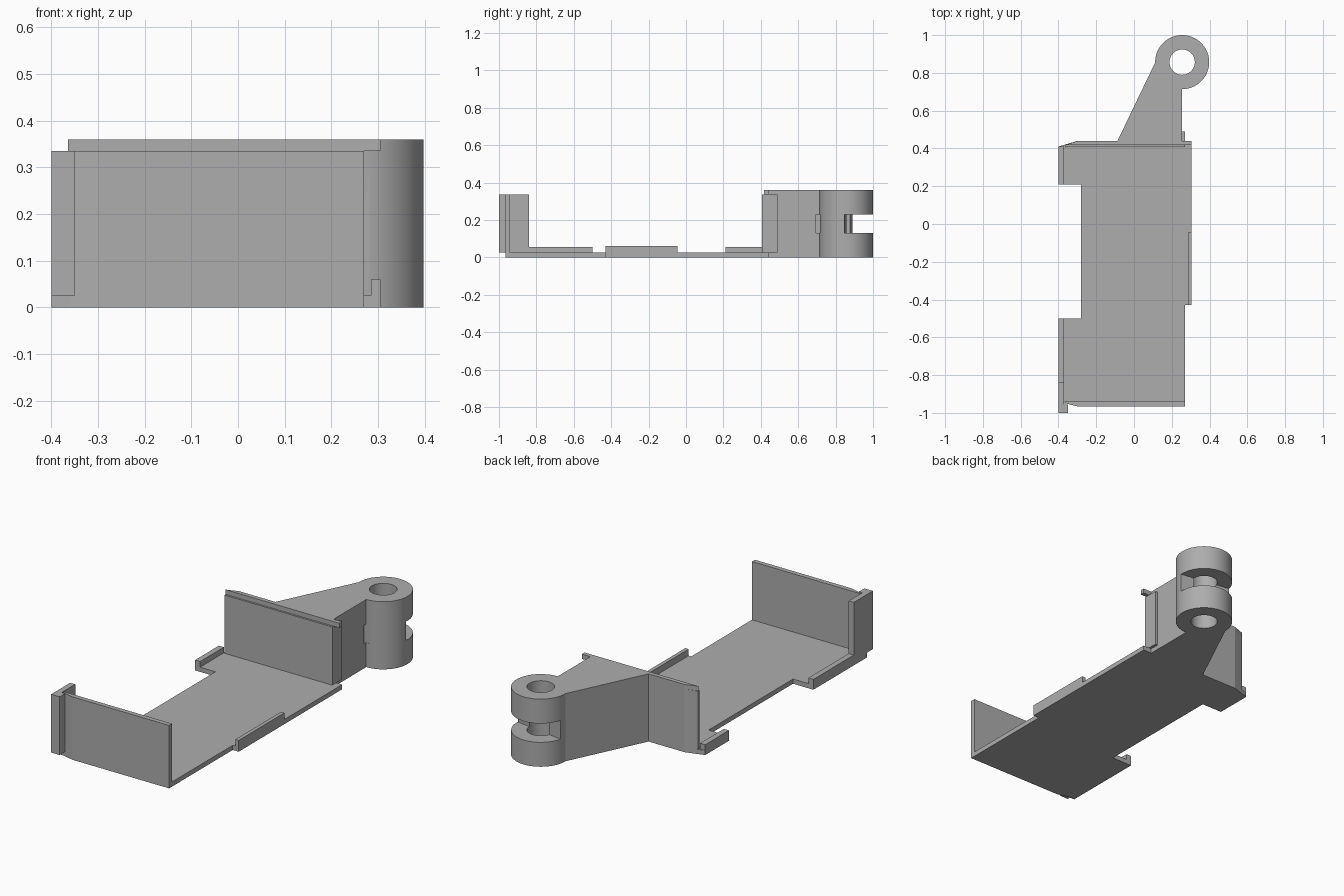
import bpy
import bmesh
import math

cube = bpy.data.objects.get("Cube")
if cube:
    bpy.data.objects.remove(cube, do_unlink=True)

grey = bpy.data.materials.new("plain_grey")
grey.use_nodes = True
grey.diffuse_color = (0.42, 0.42, 0.42, 1)
grey.node_tree.nodes["Principled BSDF"].inputs["Base Color"].default_value = grey.diffuse_color


def prism(name, outline, z0, z1):
    """Extrude a flat outline (x, y) from z0 up to z1."""
    bm = bmesh.new()
    face = bm.faces.new([bm.verts.new((x, y, z0)) for x, y in outline])
    top = bmesh.ops.extrude_face_region(bm, geom=[face])["geom"]
    for v in top:
        if isinstance(v, bmesh.types.BMVert):
            v.co.z = z1
    bmesh.ops.recalc_face_normals(bm, faces=bm.faces)
    mesh = bpy.data.meshes.new(name)
    bm.to_mesh(mesh)
    bm.free()
    mesh.materials.append(grey)
    obj = bpy.data.objects.new(name, mesh)
    bpy.context.collection.objects.link(obj)
    return obj


def box(name, x0, x1, y0, y1, z0, z1):
    return prism(name, [(x0, y0), (x1, y0), (x1, y1), (x0, y1)], z0, z1)


def circle(cx, cy, r, n=64):
    return [(cx + r * math.cos(math.tau * i / n), cy + r * math.sin(math.tau * i / n))
            for i in range(n)]


def combine(obj, tool, operation):
    """Apply a boolean and discard the tool object."""
    mod = obj.modifiers.new("combine", "BOOLEAN")
    mod.operation = operation
    mod.solver = "EXACT"
    mod.object = tool
    bpy.ops.object.select_all(action="DESELECT")
    bpy.context.view_layer.objects.active = obj
    obj.select_set(True)
    bpy.ops.object.modifier_apply(modifier=mod.name)
    bpy.data.objects.remove(tool, do_unlink=True)


FLOOR, WALL, TOP = 0.025, 0.335, 0.36

# Floor plate with two side tabs and clipped corners
prism("floor_plate", [
    (-0.4, -0.95), (-0.36, -0.95), (-0.3, -0.965), (0.27, -0.965),
    (0.27, -0.43), (0.305, -0.43), (0.305, 0.44), (-0.3, 0.44),
    (-0.4, 0.41), (-0.4, 0.21), (-0.28, 0.21), (-0.28, -0.5), (-0.4, -0.5)],
    0, FLOOR)

# Low retaining lips
box("front_tab_lip", -0.4, -0.37, -0.84, -0.5, FLOOR, 0.055)
box("back_tab_lip", -0.4, -0.37, 0.21, 0.41, FLOOR, 0.055)
box("side_lip", 0.285, 0.305, -0.43, -0.045, 0, 0.06)

# Front wall and the corner post beside it
prism("front_wall", [(-0.37, -0.94), (-0.36, -0.95), (-0.3, -0.965),
                     (0.27, -0.965), (0.27, -0.94)], FLOOR, WALL)
prism("corner_post", [(-0.4, -1), (-0.35, -1), (-0.35, -0.955), (-0.37, -0.955),
                      (-0.37, -0.84), (-0.4, -0.84)], FLOOR, WALL)

# Back wall, its raised rim and end block
prism("back_wall", [(-0.365, 0.407), (0.27, 0.407), (0.27, 0.44),
                    (-0.3, 0.44), (-0.365, 0.42)], FLOOR, WALL)
prism("back_wall_rim", [(-0.365, 0.417), (0.305, 0.417), (0.305, 0.44),
                        (-0.3, 0.44)], WALL, TOP)
box("wall_end_block", 0.25, 0.27, 0.43, 0.49, FLOOR, WALL)

# Hinge arm with its round barrel
CX, CY, R = 0.255, 0.857, 0.143
arm = prism("hinge_arm", [(-0.09, 0.435), (0.255, 0.435), (0.255, CY), (0.113, CY)], 0, TOP)
combine(arm, prism("barrel", circle(CX, CY, R), 0, TOP), "UNION")

# Pin hole, open slot between the knuckles and the small clearance notch
combine(arm, prism("pin_hole", circle(CX, CY, 0.067), -0.1, 0.5), "DIFFERENCE")
combine(arm, prism("slot", [(0.05, 0.9), (0.45, 0.838), (0.45, 1.1), (0.05, 1.1)],
                   0.13, 0.23), "DIFFERENCE")
combine(arm, box("notch", 0.24, 0.3, 0.695, 0.716, 0.13, 0.23), "DIFFERENCE")

# Smooth the barrel, keep the edges crisp
bpy.ops.object.select_all(action="DESELECT")
arm.select_set(True)
bpy.context.view_layer.objects.active = arm
bpy.ops.object.shade_smooth_by_angle(angle=math.radians(25))
